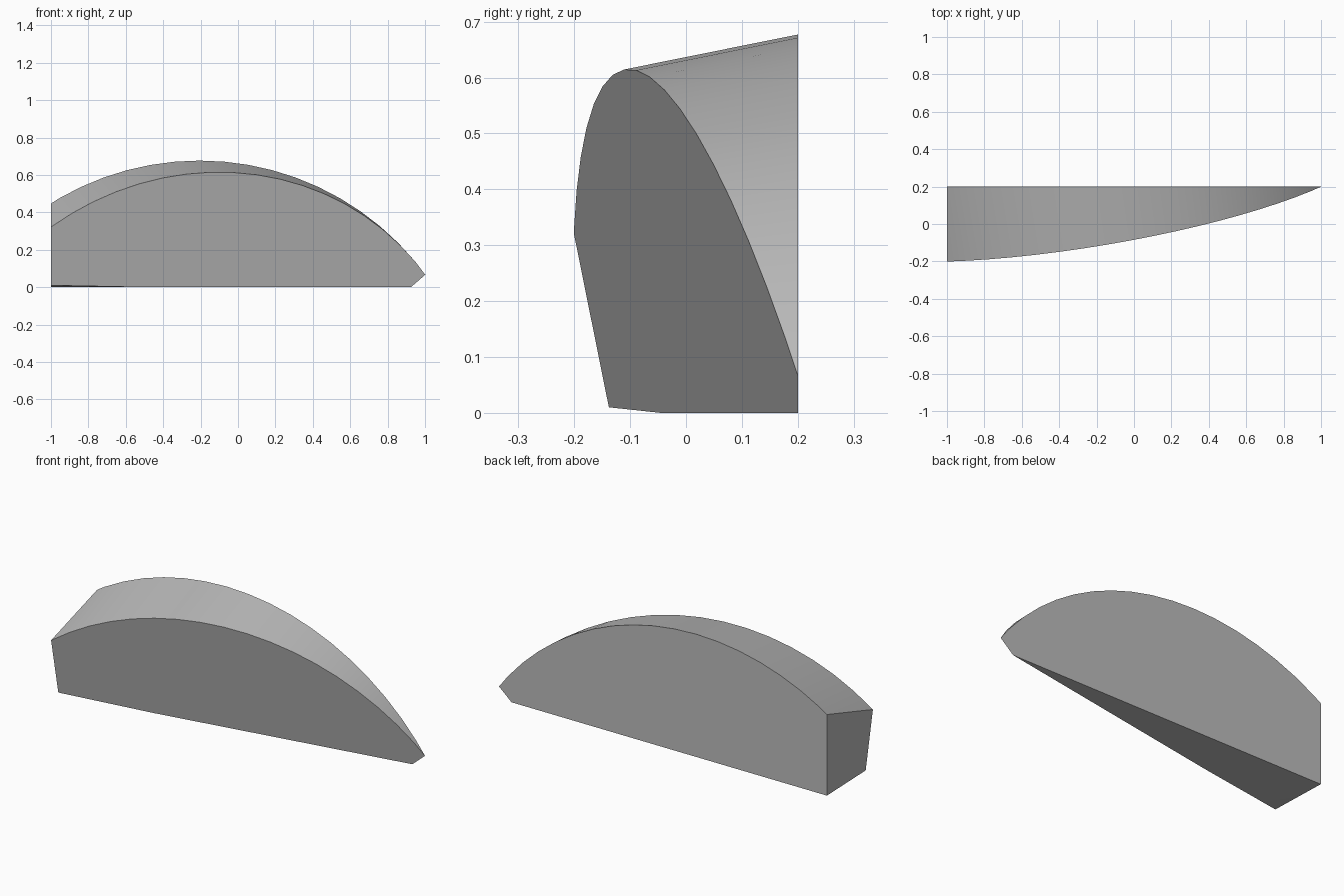
import bpy
import bmesh
from mathutils import Vector

cube = bpy.data.objects.get("Cube")
if cube:
    bpy.data.objects.remove(cube, do_unlink=True)

# Single matte grey
grey = bpy.data.materials.new("plain_grey")
grey.use_nodes = True
colour = (0.5, 0.5, 0.5, 1)
grey.diffuse_color = colour
grey.node_tree.nodes["Principled BSDF"].inputs["Base Color"].default_value = colour

SEGMENTS = 72
RADIUS = 1.5
CENTRE = Vector((-0.205, 0.2, -0.823))
SLANT = Vector((0.1746, -1, -0.2013))   # outward direction of the slanted front


def slice_off(bm, point, outward):
    """Cut away everything on the outward side and cap the opening."""
    geom = bm.verts[:] + bm.edges[:] + bm.faces[:]
    cut = bmesh.ops.bisect_plane(bm, geom=geom, plane_co=point, plane_no=outward.normalized(),
                                 dist=1e-5, clear_outer=True)
    rim = [e for e in cut["geom_cut"] if isinstance(e, bmesh.types.BMEdge) and e.is_boundary]
    if rim:
        bmesh.ops.contextual_create(bm, geom=rim)


# Round disc at the back, swept forward square to the slanted front
bm = bmesh.new()
bmesh.ops.create_circle(bm, cap_ends=True, segments=SEGMENTS, radius=RADIUS)
for v in bm.verts:
    v.co = CENTRE + Vector((v.co.x, 0, v.co.y))
sweep = bmesh.ops.extrude_face_region(bm, geom=bm.faces[:])
for v in sweep["geom"]:
    if isinstance(v, bmesh.types.BMVert):
        v.co += SLANT * 1.2
bmesh.ops.recalc_face_normals(bm, faces=bm.faces[:])

# Bottom, left end and slanted front
slice_off(bm, Vector((0, 0, 0)), Vector((0, 0, -1)))
slice_off(bm, Vector((-1, 0, 0)), Vector((-1, 0, 0)))
slice_off(bm, Vector((0, 0.0386, 0)), SLANT)

# Slightly lifted front corner of the underside
corner = Vector((-1, 0.2, 0))
lift = (Vector((-0.48, -0.045, 0)) - corner).cross(Vector((-1, -0.138, 0.01)) - corner)
if lift.z > 0:
    lift.negate()
slice_off(bm, corner, lift)

bmesh.ops.remove_doubles(bm, verts=bm.verts[:], dist=1e-4)
bmesh.ops.recalc_face_normals(bm, faces=bm.faces[:])
mesh = bpy.data.meshes.new("curved_wedge")
bm.to_mesh(mesh)
bm.free()
mesh.materials.append(grey)

wedge = bpy.data.objects.new("curved_wedge", mesh)
bpy.context.collection.objects.link(wedge)
bpy.ops.object.select_all(action="DESELECT")
wedge.select_set(True)
bpy.context.view_layer.objects.active = wedge
bpy.ops.object.shade_smooth_by_angle()
